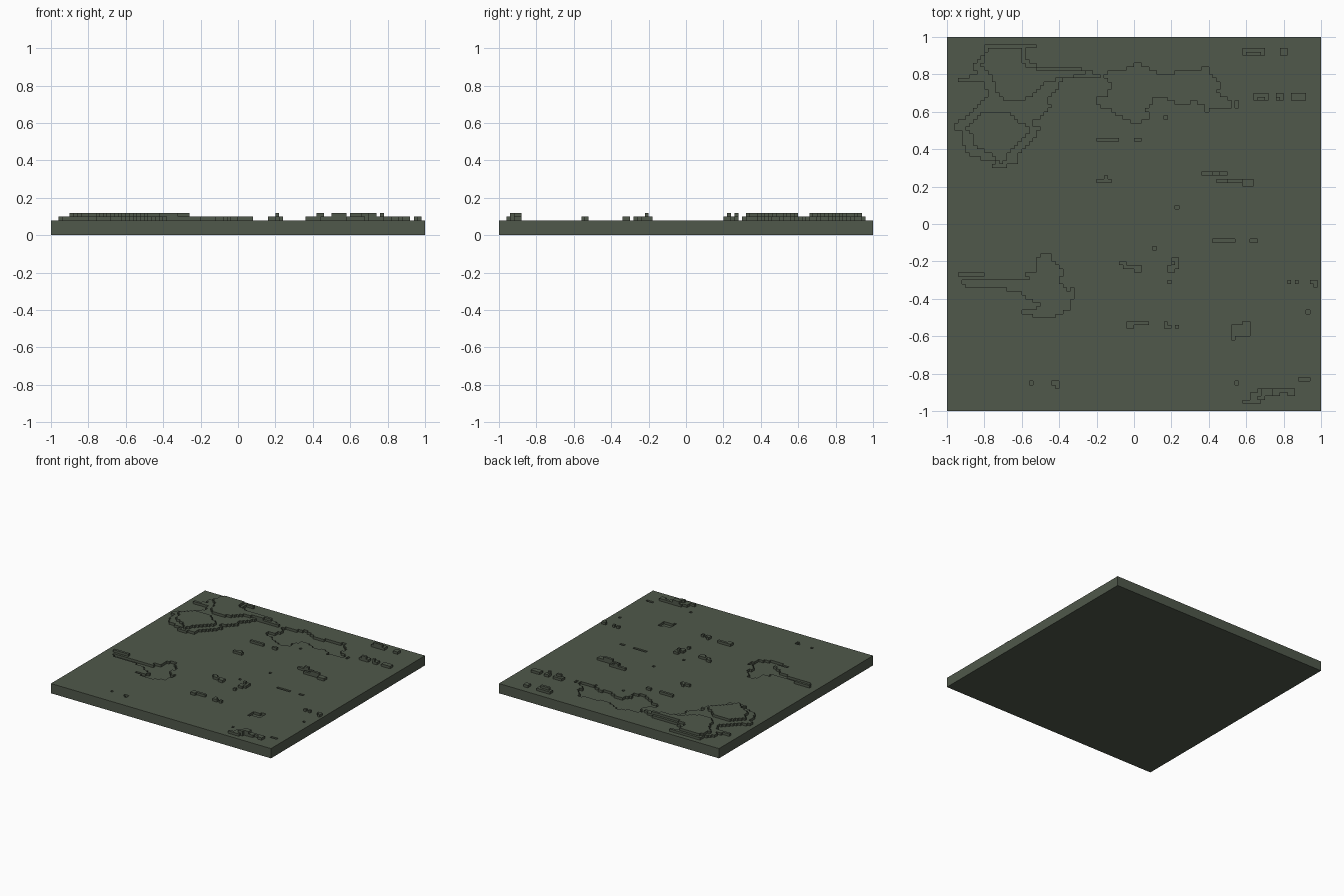
import bpy, bmesh

if "Cube" in bpy.data.objects:
    bpy.data.objects.remove(bpy.data.objects["Cube"], do_unlink=True)

CELL = 0.02   # edge of one block
N = 100       # blocks per side
BASE = 4      # ground height in blocks

mat = bpy.data.materials.new("moss green")
mat.use_nodes = True
colour = (0.080, 0.098, 0.070, 1)
mat.diffuse_color = colour
bsdf = mat.node_tree.nodes["Principled BSDF"]
bsdf.inputs["Base Color"].default_value = colour
bsdf.inputs["Roughness"].default_value = 0.9

height = [[BASE] * N for _ in range(N)]


def inside(x, y, outline):
    """Even-odd test of a point against an outline."""
    hit = False
    for (x1, y1), (x2, y2) in zip(outline, outline[1:] + outline[:1]):
        if (y1 > y) != (y2 > y) and x < (x2 - x1) * (y - y1) / (y2 - y1) + x1:
            hit = not hit
    return hit


def fill_outline(level, outline):
    for i in range(N):
        for j in range(N):
            if inside(i - 49.5, j - 49.5, outline):
                height[i][j] = BASE + level


def fill_boxes(level, boxes):
    for x1, x2, y1, y2 in boxes:
        for i in range(x1 + 50, x2 + 50):
            for j in range(y1 + 50, y2 + 50):
                height[i][j] = BASE + level


# Shallow hollows
west_hollow = [(-46, -15), (-28, -15), (-29, -13), (-26, -13), (-26, -10), (-25, -8), (-22, -8),
               (-22, -10), (-20, -11), (-19, -13), (-20, -15), (-19, -17), (-17, -18), (-16, -17),
               (-16, -19), (-17, -21), (-17, -23), (-20, -24), (-22, -25), (-27, -25), (-27, -24),
               (-30, -24), (-30, -23), (-26, -23), (-25, -21), (-29, -20), (-30, -18), (-34, -18),
               (-34, -17), (-45, -17)]
north_hollow = [(-10, 32), (-10, 34), (-7, 34), (-7, 36), (-5, 37), (-8, 39), (-6, 41), (-2, 41),
                (-2, 42), (2, 43), (3, 42), (5, 41), (7, 40), (10, 40), (13, 41), (17, 41),
                (20, 42), (20, 41), (22, 39), (24, 37), (22, 35), (25, 34), (26, 33), (26, 31),
                (22, 31), (19, 30), (19, 32), (16, 33), (15, 32), (12, 32), (11, 33), (8, 34),
                (5, 34), (5, 32), (3, 31), (4, 30), (4, 28), (0, 27), (-2, 28), (-4, 29), (-7, 31)]
fill_outline(-1, west_hollow)
fill_outline(-1, north_hollow)
fill_boxes(-1, [(27, 28, 31, 33), (8, 9, 28, 29), (11, 12, 4, 5), (21, 27, -5, -4),
                (31, 33, -5, -4), (5, 6, -7, -6), (29, 31, -27, -26), (26, 31, -30, -27),
                (26, 27, -31, -30), (46, 47, -24, -23), (-28, -27, -43, -42),
                (-22, -20, -43, -42), (-21, -20, -44, -43), (27, 28, -43, -42),
                (44, 47, -42, -41)])

# Terraced rise in the back corner
rise = [(-40, 47), (-39, 48), (-26, 48), (-26, 47), (-29, 47), (-29, 45), (-27, 43), (-24, 42),
        (-15, 42), (-12, 41), (-9, 40), (-8, 39), (-17, 39), (-20, 38), (-20, 36), (-23, 33),
        (-22, 31), (-24, 29), (-28, 27), (-25, 26), (-26, 23), (-29, 21), (-28, 20), (-31, 19),
        (-31, 16), (-36, 15), (-38, 15), (-37, 17), (-44, 18), (-46, 22), (-46, 25), (-48, 25),
        (-48, 27), (-44, 29), (-42, 32), (-40, 33), (-38, 35), (-40, 37), (-40, 38), (-47, 38),
        (-47, 39), (-40, 40), (-43, 41), (-42, 44), (-40, 45)]
upper_rise = [(-39, 47), (-30, 47), (-30, 44), (-28, 42), (-24, 41), (-13, 41), (-13, 40),
              (-24, 38), (-26, 35), (-30, 33), (-34, 33), (-37, 36), (-38, 40), (-41, 42)]
lower_rise = [(-40, 30), (-33, 30), (-32, 28), (-29, 27), (-28, 25), (-30, 22), (-33, 20),
              (-35, 16), (-38, 19), (-42, 20), (-43, 23), (-45, 26), (-42, 28)]
fill_outline(1, rise)
fill_outline(2, upper_rise)
fill_outline(2, lower_rise)

# Scattered low blocks: north, centre, then south
fill_boxes(1, [(29, 35, 45, 47), (39, 41, 45, 47), (32, 36, 33, 35), (38, 40, 33, 35),
               (42, 46, 33, 35), (-10, -4, 22, 23), (0, 2, 22, 23), (-10, -6, 11, 12),
               (-8, -7, 12, 13), (18, 25, 13, 14), (22, 32, 11, 12), (29, 32, 10, 11)])
fill_boxes(1, [(-47, -40, -14, -13), (-4, -2, -11, -10), (-3, 2, -12, -11), (0, 2, -13, -12),
               (10, 12, -11, -9), (9, 12, -12, -11), (9, 11, -13, -12), (9, 10, -16, -15),
               (41, 42, -16, -15), (43, 44, -16, -15), (47, 49, -16, -15), (48, 49, -17, -16)])
fill_boxes(1, [(-2, 4, -27, -26), (-2, 0, -28, -27), (8, 9, -27, -26), (8, 10, -28, -27),
               (11, 12, -28, -27), (29, 34, -48, -47), (31, 35, -47, -46), (31, 39, -46, -45),
               (33, 41, -45, -44), (41, 43, -46, -44)])
# Second tier on the scattered blocks
fill_boxes(2, [(30, 34, 45, 46), (33, 35, 33, 34), (38, 39, 33, 34), (21, 23, 13, 14),
               (25, 29, 11, 12), (10, 11, -11, -10), (33, 35, -47, -46), (34, 37, -46, -44)])

# Build the terrain skin: tops, steps between columns, outer walls and underside
bm = bmesh.new()


def quad(*pts):
    bm.faces.new([bm.verts.new((x * CELL, y * CELL, z * CELL)) for x, y, z in pts])


def level(i, j):
    return height[i][j] if 0 <= i < N and 0 <= j < N else 0


for i in range(N):
    for j in range(N):
        h, x, y = height[i][j], i - 50, j - 50
        quad((x, y, h), (x + 1, y, h), (x + 1, y + 1, h), (x, y + 1, h))
        for di, dj, a, b in ((0, -1, (x, y), (x + 1, y)), (1, 0, (x + 1, y), (x + 1, y + 1)),
                             (0, 1, (x + 1, y + 1), (x, y + 1)), (-1, 0, (x, y + 1), (x, y))):
            for z in range(level(i + di, j + dj), h):
                quad((*a, z), (*b, z), (*b, z + 1), (*a, z + 1))
        quad((x, y + 1, 0), (x + 1, y + 1, 0), (x + 1, y, 0), (x, y, 0))

bmesh.ops.remove_doubles(bm, verts=bm.verts, dist=CELL * 0.01)
# Merge coplanar faces into clean flat areas
bmesh.ops.dissolve_limit(bm, angle_limit=0.01, verts=bm.verts, edges=bm.edges)
mesh = bpy.data.meshes.new("terrain_slab")
bm.to_mesh(mesh)
bm.free()
mesh.materials.append(mat)
slab = bpy.data.objects.new("terrain_slab", mesh)
bpy.context.collection.objects.link(slab)
